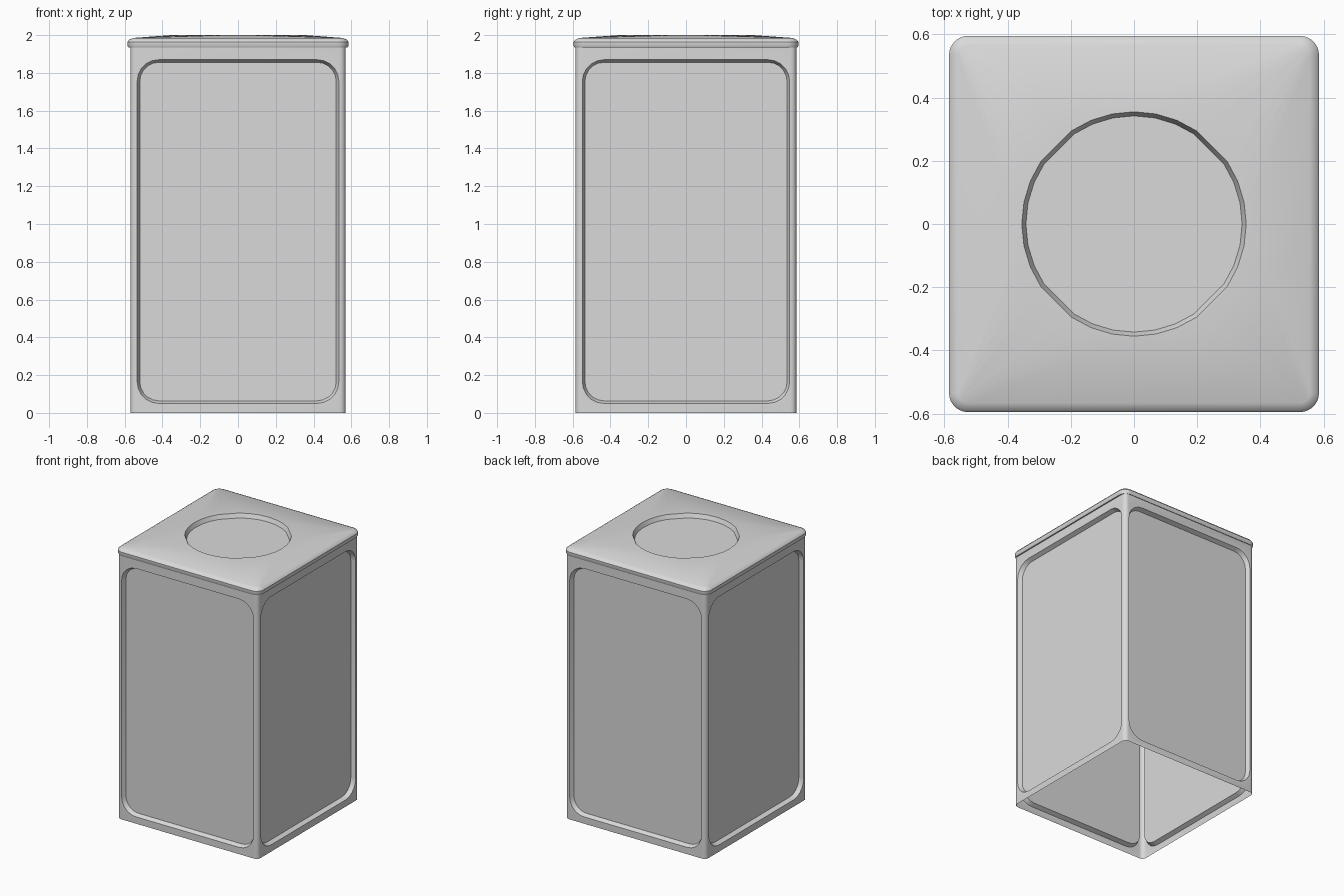
import bpy, bmesh, math
from mathutils import Matrix, Vector

cube = bpy.data.objects.get("Cube")
if cube:
    bpy.data.objects.remove(cube, do_unlink=True)

HX, HY = 0.57, 0.585        # half width and depth of the body
BODY_TOP = 1.94
CORNER = 0.03               # rounding of the upright edges

tin = bpy.data.materials.new("light_grey_tin")
tin.use_nodes = True
tin.diffuse_color = (0.7, 0.7, 0.7, 1)
tin.node_tree.nodes["Principled BSDF"].inputs["Base Color"].default_value = (0.7, 0.7, 0.7, 1)


def rounded(hx, hy, r, n):
    """Counter-clockwise rounded rectangle with n points in each corner."""
    pts = []
    for k, (sx, sy) in enumerate([(1, 1), (-1, 1), (-1, -1), (1, -1)]):
        for i in range(n):
            a = math.pi / 2 * (k + i / (n - 1))
            pts.append((sx * (hx - r) + r * math.cos(a), sy * (hy - r) + r * math.sin(a)))
    return pts


def skin(bm, loops, closed=True, cap=False):
    """Join successive loops of points with quads."""
    rows = [[bm.verts.new(p) for p in loop] for loop in loops]
    for a, b in zip(rows, rows[1:]):
        for i in range(len(a) if closed else len(a) - 1):
            j = (i + 1) % len(a)
            bm.faces.new((a[i], a[j], b[j], b[i]))
    if cap:
        bm.faces.new(rows[-1])


def finish(bm, name):
    bmesh.ops.remove_doubles(bm, verts=bm.verts, dist=1e-4)
    mesh = bpy.data.meshes.new(name)
    bm.to_mesh(mesh)
    bm.free()
    mesh.materials.append(tin)
    obj = bpy.data.objects.new(name, mesh)
    bpy.context.collection.objects.link(obj)
    bpy.ops.object.select_all(action="DESELECT")
    obj.select_set(True)
    bpy.context.view_layer.objects.active = obj
    bpy.ops.object.shade_smooth_by_angle(angle=math.radians(30))


# Body: four framed sides with sunken panels, open underneath
bm = bmesh.new()
N = 6
PANEL_MID, PANEL_H = 0.96, 0.91
for k in range(4):
    half, dist = (HX, HY) if k % 2 == 0 else (HY, HX)
    turn = Matrix.Rotation(k * math.pi / 2, 3, "Z")

    def place(loop, mid, sink):
        return [turn @ Vector((u, sink - dist, v + mid)) for u, v in loop]

    skin(bm, [
        place(rounded(half - CORNER, BODY_TOP / 2, 0, N), BODY_TOP / 2, 0),
        place(rounded(half - 0.036, PANEL_H, 0.115, N), PANEL_MID, 0),
        place(rounded(half - 0.05, PANEL_H - 0.014, 0.101, N), PANEL_MID, 0.03),
    ], cap=True)

# Rounded upright edges
outline = rounded(HX, HY, CORNER, 5)
for k in range(4):
    arc = outline[k * 5:k * 5 + 5]
    skin(bm, [[(x, y, z) for x, y in arc] for z in (0, BODY_TOP)], closed=False)
finish(bm, "canister_body")

# Lid: rolled rim, gently raised top and a round recess
bm = bmesh.new()
M = 8
LX, LY, LR = 0.585, 0.595, 0.06
rim = [(0.022, 1.936), (0.005, 1.934), (0, 1.943), (0, 1.964), (0.008, 1.975), (0.029, 1.985)]
loops = [[(x, y, z) for x, y in rounded(LX - d, LY - d, LR - d, M)] for d, z in rim]
steps = [0, 1, 2, 3, 5, 6, 7, 8]
angles = [math.pi / 2 * (k + s / 8) for k in range(4) for s in steps]
for r, z in [(0.355, 2.0), (0.342, 1.97)]:
    loops.append([(r * math.cos(a), r * math.sin(a), z) for a in angles])
skin(bm, loops, cap=True)
finish(bm, "canister_lid")
